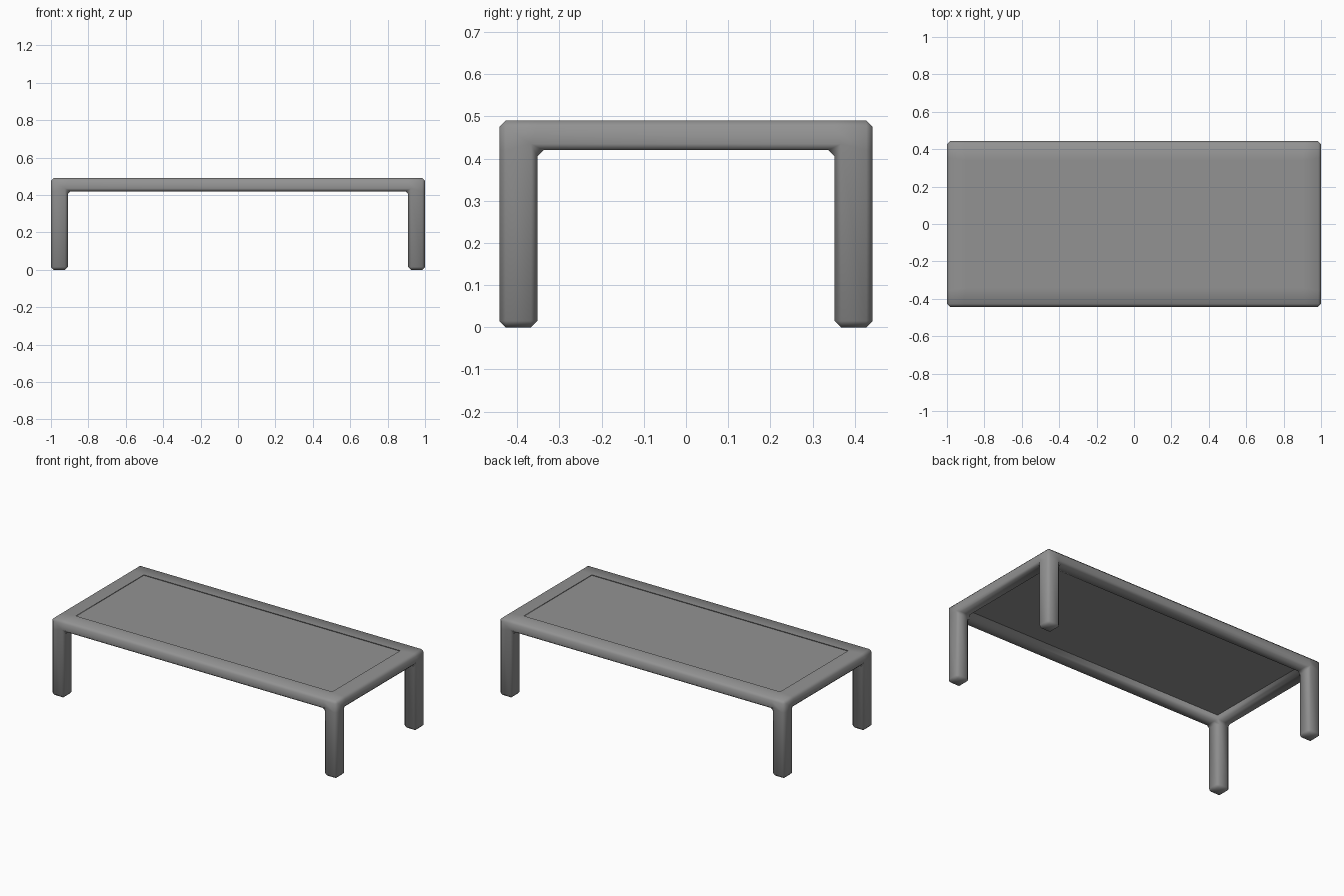
import bpy, bmesh

cube = bpy.data.objects.get("Cube")
if cube:
    bpy.data.objects.remove(cube, do_unlink=True)

HX, HY, TOP, LOW = 1.0, 0.4425, 0.4905, 0.42
LEG, BORDER, CHAMFER = 0.09, 0.102, 0.015
PANEL_TOP, PANEL_LOW = 0.486, 0.455

grey = bpy.data.materials.new("mid_grey")
grey.use_nodes = True
colour = (0.29, 0.29, 0.29, 1)
grey.diffuse_color = colour
grey.node_tree.nodes["Principled BSDF"].inputs["Base Color"].default_value = colour


def finish(bm, name):
    bmesh.ops.recalc_face_normals(bm, faces=bm.faces)
    mesh = bpy.data.meshes.new(name)
    bm.to_mesh(mesh)
    bm.free()
    mesh.materials.append(grey)
    obj = bpy.data.objects.new(name, mesh)
    bpy.context.collection.objects.link(obj)
    return obj


def extrude_to(bm, faces, z):
    geom = bmesh.ops.extrude_face_region(bm, geom=faces)["geom"]
    for v in geom:
        if isinstance(v, bmesh.types.BMVert):
            v.co.z = z
    bmesh.ops.delete(bm, geom=faces, context="FACES_ONLY")
    return [f for f in geom if isinstance(f, bmesh.types.BMFace)]


def on_lip(v):
    return (v.co.z > TOP - 0.001 and abs(v.co.x) < HX - LEG + 0.001
            and abs(v.co.y) < HY - LEG + 0.001)


# Frame: ring of eight cells, thickened downwards, corners drawn out into legs
bm = bmesh.new()
xs = (-HX, LEG - HX, HX - LEG, HX)
ys = (-HY, LEG - HY, HY - LEG, HY)
grid = [[bm.verts.new((x, y, TOP)) for y in ys] for x in xs]
ring = [bm.faces.new((grid[i][j], grid[i + 1][j], grid[i + 1][j + 1], grid[i][j + 1]))
        for i in range(3) for j in range(3) if (i, j) != (1, 1)]
bmesh.ops.duplicate(bm, geom=ring)
for f in extrude_to(bm, ring, LOW):
    c = f.calc_center_median()
    if abs(c.x) > HX - LEG and abs(c.y) > HY - LEG:
        extrude_to(bm, [f], 0)
bmesh.ops.remove_doubles(bm, verts=bm.verts, dist=0.0001)
bmesh.ops.recalc_face_normals(bm, faces=bm.faces)

# Chamfer every corner except those touching the upper lip around the panel
corners = [e for e in bm.edges if len(e.link_faces) == 2
           and e.calc_face_angle() > 0.5 and not any(on_lip(v) for v in e.verts)]
bmesh.ops.bevel(bm, geom=corners, offset=CHAMFER, segments=1,
                profile=0.5, affect="EDGES", clamp_overlap=True)

# Lean the upper lip in over the panel
for v in bm.verts:
    if on_lip(v):
        v.co.x = max(BORDER - HX, min(HX - BORDER, v.co.x))
        v.co.y = max(BORDER - HY, min(HY - BORDER, v.co.y))
frame = finish(bm, "table_frame")
bpy.context.view_layer.objects.active = frame
frame.select_set(True)
bpy.ops.object.shade_smooth_by_angle(angle=1.7)

# Panel: flat slab held in the frame, just below the lip
bm = bmesh.new()
bmesh.ops.create_cube(bm, size=1)
for v in bm.verts:
    v.co.x *= 2 * (HX - LEG)
    v.co.y *= 2 * (HY - LEG)
    v.co.z = PANEL_TOP if v.co.z > 0 else PANEL_LOW
finish(bm, "top_panel")
